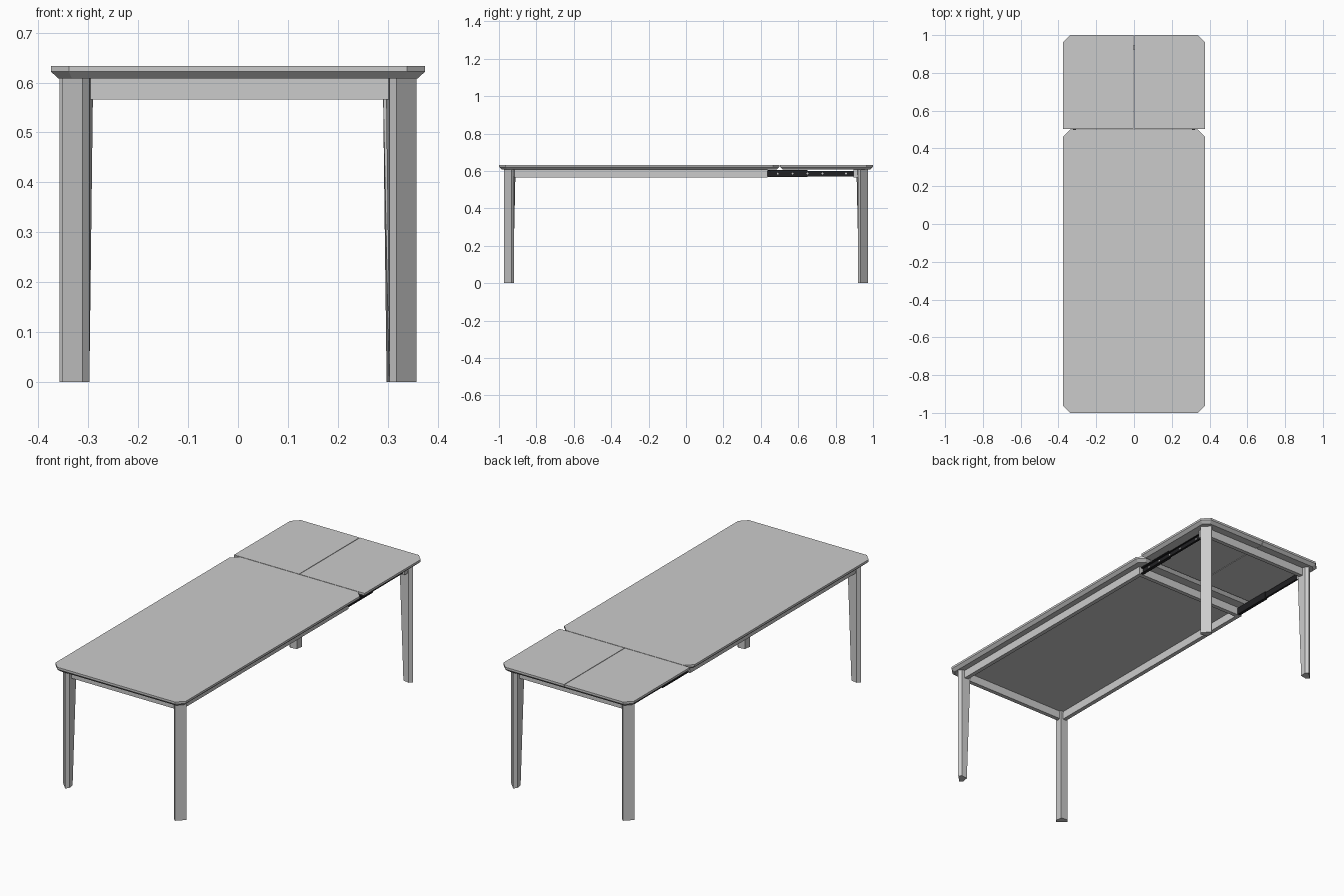
import bpy, bmesh, math

if "Cube" in bpy.data.objects:
    bpy.data.objects.remove(bpy.data.objects["Cube"])

TOP, EDGE, UNDER = 0.633, 0.622, 0.608    # tabletop heights: surface, edge line, underside


def loft(name, loops, mat=None):
    """Solid through a list of equal-sized point loops, capped at both ends."""
    bm = bmesh.new()
    rings = [[bm.verts.new(p) for p in loop] for loop in loops]
    n = len(rings[0])
    for a, b in zip(rings, rings[1:]):
        for i in range(n):
            j = (i + 1) % n
            bm.faces.new((a[i], a[j], b[j], b[i]))
    bm.faces.new(rings[0])
    bm.faces.new(rings[-1])
    bmesh.ops.recalc_face_normals(bm, faces=bm.faces)
    me = bpy.data.meshes.new(name)
    bm.to_mesh(me)
    bm.free()
    ob = bpy.data.objects.new(name, me)
    bpy.context.collection.objects.link(ob)
    if mat:
        me.materials.append(mat)
    return ob


def box(name, x, y, z, mat=None):
    plan = [(x[0], y[0]), (x[1], y[0]), (x[1], y[1]), (x[0], y[1])]
    return loft(name, [[(px, py, h) for px, py in plan] for h in z], mat)


def colour(name, rgb):
    m = bpy.data.materials.new(name)
    m.diffuse_color = (*rgb, 1)
    m.use_nodes = True
    m.node_tree.nodes["Principled BSDF"].inputs["Base Color"].default_value = m.diffuse_color
    return m


def flip(p, s):
    return [(x * s, y, z) for x, y, z in p]


black = colour("black_metal", (0.015, 0.015, 0.017))
steel = colour("steel", (0.75, 0.75, 0.75))


# Main tabletop: clipped corners, undercut edge
def main_plan(i, z):
    w, a, b, c = 0.375 - i, -1 + i, 0.5 - i, 0.036 - i * 0.586
    return [(-w + c, a, z), (w - c, a, z), (w, a + c, z), (w, b - c, z),
            (w - c, b, z), (-w + c, b, z), (-w, b - c, z), (-w, a + c, z)]


loft("main_tabletop", [main_plan(0.015, UNDER), main_plan(0, EDGE), main_plan(0, TOP)])


# Two extension leaves meeting on the centre line
def leaf_plan(i, z):
    w, a, b, c = 0.375 - i, 0.503 + i, 1 - i, 0.036 - i * 0.586
    return [(0.0015, a, z), (w, a, z), (w, b - c, z), (w - c, b, z), (0.0015, b, z)]


leaf = [leaf_plan(0.015, UNDER), leaf_plan(0, EDGE), leaf_plan(0, TOP)]
for s, side in ((1, "right"), (-1, "left")):
    loft(f"{side}_extension_leaf", [flip(p, s) for p in leaf])


# Diagonal corner legs with a tapering ridge on the inner face
def leg_loop(sx, sy, dx, ridge, z):
    plan = [(0.355, 0.933), (0.315, 0.973), (0.301, 0.959),
            (0.321 - ridge, 0.939 - ridge), (0.341, 0.919)]
    return [(sx * x + dx, sy * y, z) for x, y in plan]


for sy, end in ((-1, "front"), (1, "back")):
    for sx, side in ((1, "right"), (-1, "left")):
        dx = -0.003 * sy
        loft(f"{end}_{side}_leg", [leg_loop(sx, sy, dx, 0.0145, 0),
                                   leg_loop(sx, sy, dx, 0.0275, UNDER)])

# Apron rails under the top
RZ = (0.566, UNDER)
for sy, end in ((-1, "front"), (1, "back")):
    box(f"{end}_rail", (-0.31, 0.31), sorted((sy * 0.923, sy * 0.945)), RZ)
box("cross_rail", (-0.31, 0.31), (0.415, 0.437), RZ)

for s, side in ((1, "right"), (-1, "left")):
    xr = sorted((s * 0.308, s * 0.33))
    box(f"{side}_rail", xr, (-0.94, 0.437), RZ)
    box(f"{side}_rail_stub", xr, (0.895, 0.94), RZ)

    # Telescopic slides: C-channel outer member and thinner inner member
    def channel(name, x0, x1, y0, y1, za, zb, t):
        prof = [(x0, za), (x1, za), (x1, za + t), (x0 + t, za + t),
                (x0 + t, zb - t), (x1, zb - t), (x1, zb), (x0, zb)]
        loft(name, [[(s * x, y, z) for x, z in prof] for y in (y0, y1)], black)

    channel(f"{side}_slide_fixed", 0.306, 0.322, 0.437, 0.65, 0.568, 0.604, 0.003)
    channel(f"{side}_slide_moving", 0.309, 0.319, 0.45, 0.897, 0.571, 0.601, 0.003)
    for k, y in enumerate((0.49, 0.57, 0.65, 0.73, 0.855)):
        ring = [(math.cos(a) * 0.005, math.sin(a) * 0.005)
                for a in (i * math.tau / 12 for i in range(12))]
        loft(f"{side}_slide_screw_{k + 1}",
             [[(s * x, y + u, 0.586 + v) for u, v in ring] for x in (0.311, 0.3145)], steel)
